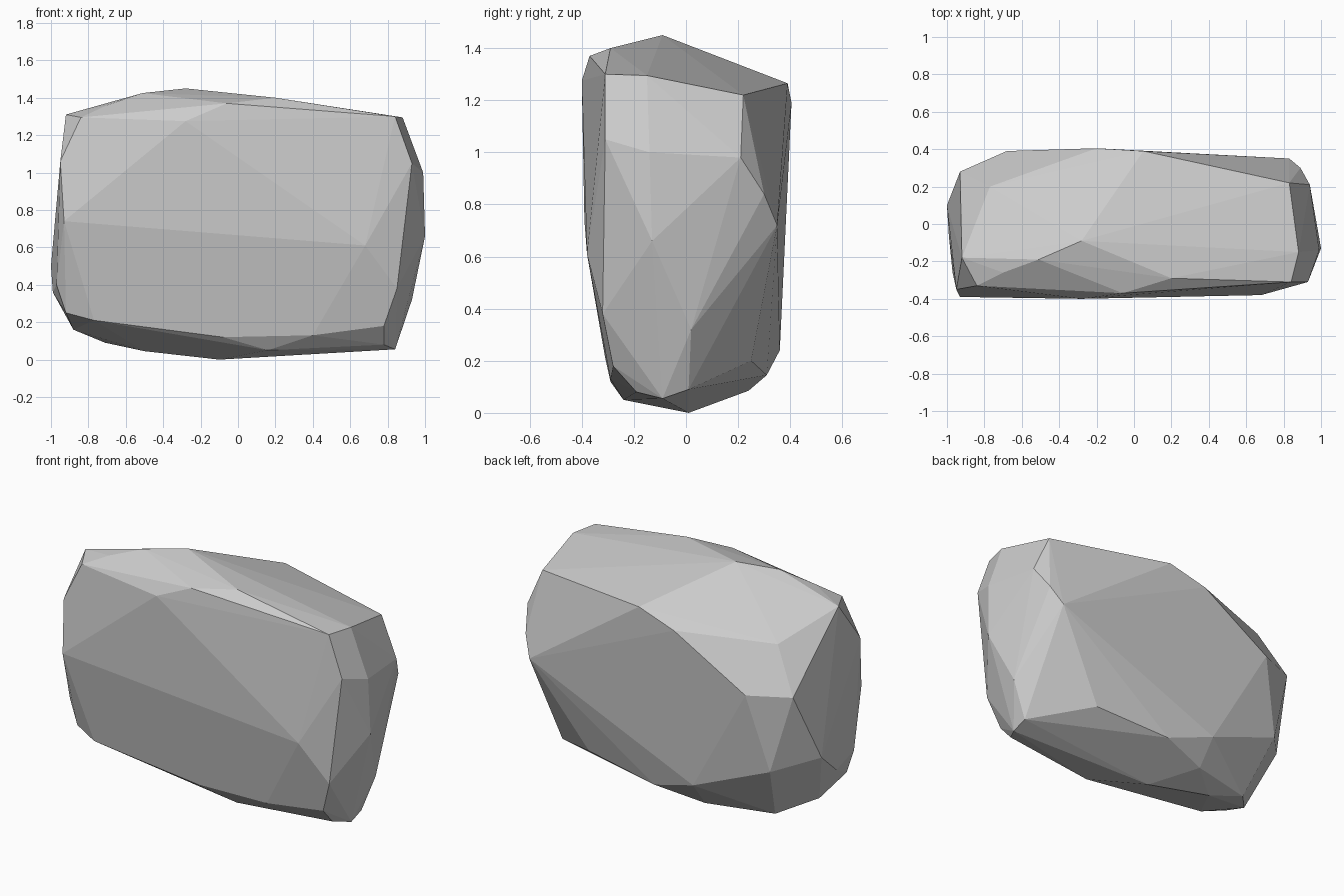
import bpy, bmesh
from math import radians

# Corner points of the boulder, grouped by side
front = [(-.84, -.33, 1.295), (-.28, -.40, 1.275), (-.06, -.37, 1.37), (.84, -.31, 1.30),
         (.93, -.31, 1.05), (.68, -.38, .61), (.85, -.32, .38), (.78, -.28, .18),
         (.40, -.29, .13), (-.08, -.29, .12), (-.77, -.31, .21), (-.93, -.39, .74)]
top = [(-.28, -.09, 1.45), (-.51, -.19, 1.425), (.20, -.29, 1.40), (-.70, -.26, 1.36),
       (-.92, -.18, 1.31), (.05, .24, 1.30), (.88, -.15, 1.295)]
right = [(.83, .22, 1.22), (.94, .21, .98), (.89, .30, .84), (.99, -.14, 1.0),
         (1.0, -.13, .66), (.93, .02, .32), (.78, -.19, .08)]
back = [(.83, .35, .72), (.05, .39, 1.265), (-.20, .405, 1.19), (-.68, .39, .91),
        (-.80, .32, .44), (.49, .25, .20), (0, .31, .145), (-.30, .36, .24)]
left = [(-.93, .28, .92), (-1.0, .10, .50), (-.99, -.06, .36), (-.95, -.35, 1.06),
        (-.97, -.26, .40), (-.92, -.26, .25), (-.77, .20, 1.18)]
bottom = [(.84, -.09, .055), (.84, .01, .09), (-.10, .01, 0), (-.50, .08, .045),
          (-.71, .14, .09), (-.88, -.05, .16), (.16, -.24, .05), (-.30, .24, .085)]

# Faceted boulder: hull over the corners, nearly flat facets merged
bm = bmesh.new()
for p in front + top + right + back + left + bottom:
    bm.verts.new(p)
bmesh.ops.convex_hull(bm, input=bm.verts)
loose = [v for v in bm.verts if not v.link_faces]
bmesh.ops.delete(bm, geom=loose, context='VERTS')
bmesh.ops.dissolve_limit(bm, angle_limit=radians(3), verts=bm.verts, edges=bm.edges)
bmesh.ops.recalc_face_normals(bm, faces=bm.faces)

mesh = bpy.data.meshes.new("boulder")
bm.to_mesh(mesh)
bm.free()
bpy.context.collection.objects.link(bpy.data.objects.new("boulder", mesh))
